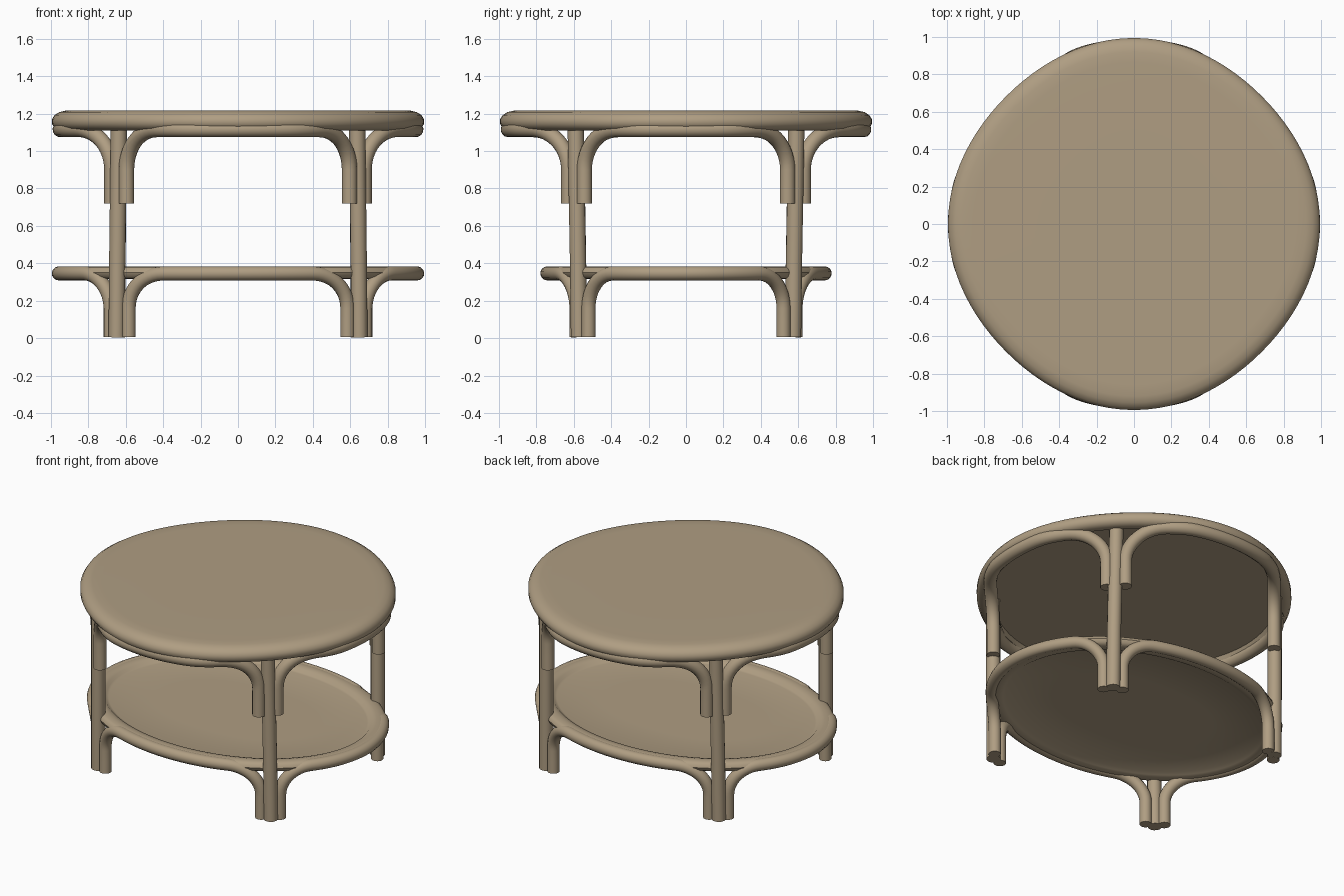
import bpy, bmesh, math
from math import sin, cos, pi

if "Cube" in bpy.data.objects:
    bpy.data.objects.remove(bpy.data.objects["Cube"])

cane = bpy.data.materials.new("warm cane")
cane.diffuse_color = (0.43, 0.34, 0.225, 1)
cane.use_nodes = True
cane.node_tree.nodes["Principled BSDF"].inputs["Base Color"].default_value = cane.diffuse_color


def finish(ob):
    """Smooth shading and the shared colour."""
    ob.data.materials.clear()
    ob.data.materials.append(cane)
    bpy.ops.object.select_all(action='DESELECT')
    ob.select_set(True)
    bpy.context.view_layer.objects.active = ob
    bpy.ops.object.shade_smooth_by_angle(angle=math.radians(40))


def slab(name, outline, profile, n=96):
    """Rounded slab: profile of (inset from the outline, z), from top centre to bottom centre."""
    bm = bmesh.new()
    rings = []
    for inset, z in profile:
        ring = []
        for i in range(n):
            x, y = outline(2 * pi * i / n)
            k = 1 - inset / math.hypot(x, y)
            ring.append(bm.verts.new((x * k, y * k, z)))
        rings.append(ring)
    for a, b in zip(rings, rings[1:]):
        for i in range(n):
            j = (i + 1) % n
            bm.faces.new((a[i], b[i], b[j], a[j]))
    bm.faces.new(rings[0])
    bm.faces.new(rings[-1])
    bmesh.ops.recalc_face_normals(bm, faces=bm.faces)
    me = bpy.data.meshes.new(name)
    bm.to_mesh(me)
    bm.free()
    ob = bpy.data.objects.new(name, me)
    bpy.context.collection.objects.link(ob)
    finish(ob)


def tube(name, pts, radius):
    """Round cane swept along a path."""
    cu = bpy.data.curves.new(name, 'CURVE')
    cu.dimensions = '3D'
    cu.bevel_depth = radius
    cu.bevel_resolution = 5
    cu.use_fill_caps = True
    sp = cu.splines.new('POLY')
    sp.points.add(len(pts) - 1)
    for p, co in zip(sp.points, pts):
        p.co = (*co, 1)
    ob = bpy.data.objects.new(name, cu)
    bpy.context.collection.objects.link(ob)
    bpy.ops.object.select_all(action='DESELECT')
    ob.select_set(True)
    bpy.context.view_layer.objects.active = ob
    bpy.ops.object.convert(target='MESH')
    finish(bpy.context.view_layer.objects.active)


def arched_rails(name, path, leg, z_foot, z_bend, z_rail, width, radius):
    """Four bent canes, each rising beside one leg, running along the rim and down at the next."""
    stops = [leg, pi - leg, pi + leg, 2 * pi - leg, 2 * pi + leg]
    d0, w = 0.058 / 0.87, width / 0.87
    for k in range(4):
        t0, t1 = stops[k], stops[k + 1]
        half = [(d0, z_foot), (d0, (z_foot + z_bend) / 2)]
        for i in range(13):
            a = pi / 2 * i / 12
            half.append((d0 + w * (1 - cos(a)), z_bend + (z_rail - z_bend) * sin(a)))
        s = d0 + w
        run = [(t0 + s + (t1 - t0 - 2 * s) * i / 24, z_rail) for i in range(1, 24)]
        route = ([(t0 + d, z) for d, z in half] + run
                 + [(t1 - d, z) for d, z in reversed(half)])
        tube(f"{name}_{k + 1}", [(*path(t), z) for t, z in route], radius)


# Table top: nearly round, slightly flattened on the diagonals
def top_outline(t):
    r = 1 - 0.014 * (1 - cos(4 * t))
    return r * cos(t), r * sin(t)


slab("table_top", top_outline,
     [(0.5, 1.217), (0.14, 1.217), (0.08, 1.216), (0.045, 1.208), (0.02, 1.192),
      (0.006, 1.17), (0.006, 1.145), (0.02, 1.122), (0.05, 1.11), (0.085, 1.115),
      (0.10, 1.14), (0.5, 1.14)])

# Upper rails: tucked in behind the posts, swelling out under the rim
LEG_TOP = math.atan2(0.59, 0.64)


def top_rail(t):
    stops = (LEG_TOP, pi - LEG_TOP, pi + LEG_TOP, 2 * pi - LEG_TOP, 2 * pi + LEG_TOP)
    f = min(1, min(abs(t - s) for s in stops) / 0.55)
    r = 0.862 + 0.088 * f * f * (3 - 2 * f)
    return r * cos(t), r * sin(t)


arched_rails("upper_rail", top_rail, LEG_TOP, 0.72, 0.90, 1.115, 0.24, 0.041)


# Oval lower shelf with a raised lip
def shelf_rail(t):
    return 0.957 * cos(t), 0.741 * sin(t)


slab("lower_shelf", shelf_rail,
     [(0.4, 0.356), (0.10, 0.356), (0.085, 0.36), (0.07, 0.374), (0.04, 0.382),
      (0.0, 0.381), (-0.02, 0.37), (-0.028, 0.35), (-0.02, 0.33), (0.0, 0.318),
      (0.04, 0.316), (0.07, 0.322), (0.09, 0.334), (0.4, 0.334)])

# Lower rails bend down into the feet
LEG_SHELF = math.atan2(0.567 / 0.741, 0.648 / 0.957)
arched_rails("lower_rail", shelf_rail, LEG_SHELF, 0.005, 0.16, 0.346, 0.2, 0.038)

# Slightly leaning corner posts
for sx, side in ((-1, "left"), (1, "right")):
    for sy, end in ((-1, "front"), (1, "back")):
        tube(f"post_{end}_{side}",
             [(sx * 0.648, sy * 0.572, 0.005), (sx * 0.645, sy * 0.577, 0.4),
              (sx * 0.636, sy * 0.59, 1.145)], 0.044)
